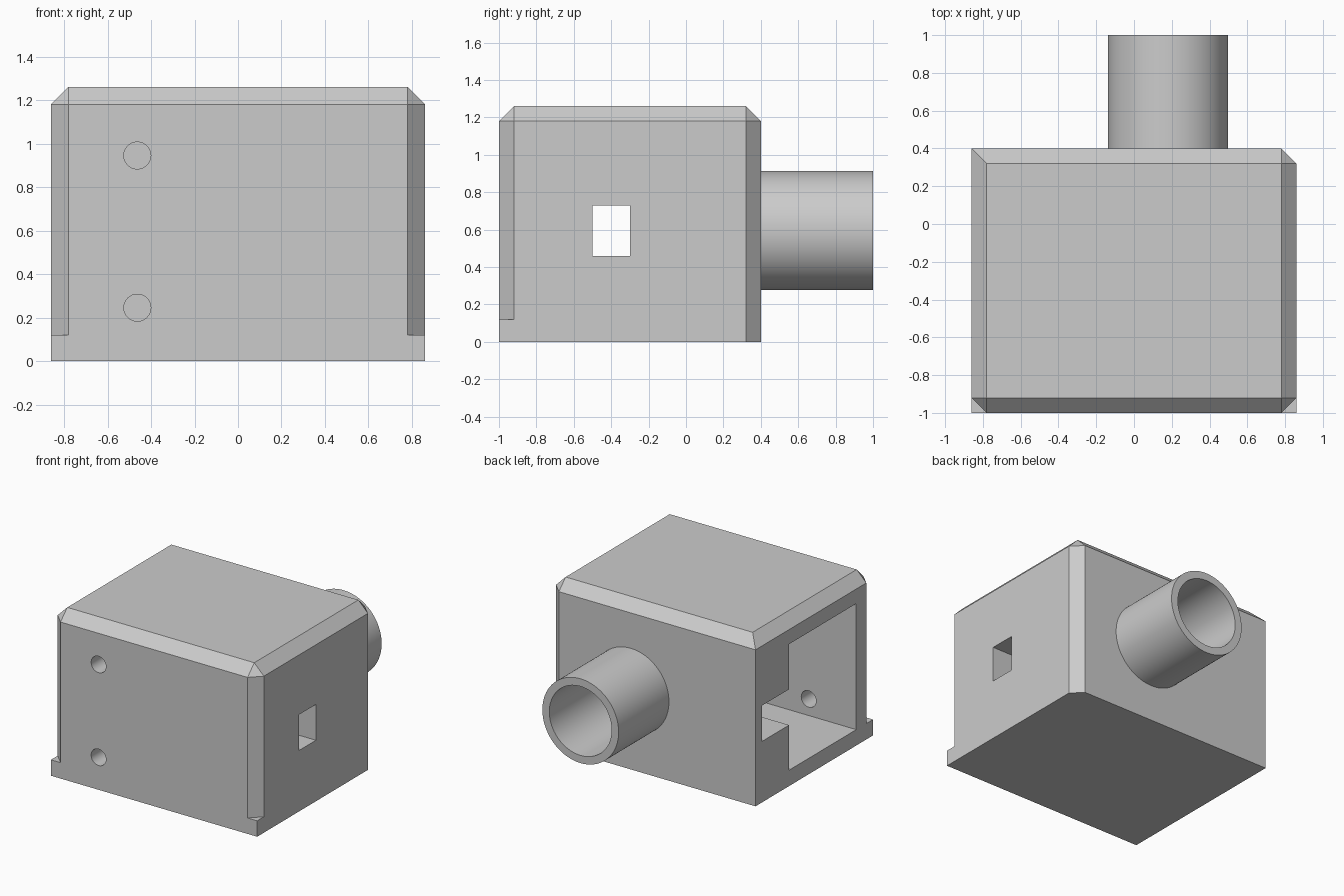
import bpy, bmesh, math
from mathutils import Matrix

if "Cube" in bpy.data.objects:
    bpy.data.objects.remove(bpy.data.objects["Cube"])

grey = bpy.data.materials.new("plain_grey")
grey.diffuse_color = (0.6, 0.6, 0.6, 1)
grey.use_nodes = True
grey.node_tree.nodes["Principled BSDF"].inputs["Base Color"].default_value = grey.diffuse_color


def add_object(name, bm):
    bmesh.ops.recalc_face_normals(bm, faces=bm.faces)
    mesh = bpy.data.meshes.new(name)
    bm.to_mesh(mesh)
    bm.free()
    mesh.materials.append(grey)
    ob = bpy.data.objects.new(name, mesh)
    bpy.context.collection.objects.link(ob)
    return ob


def hull(name, points):
    bm = bmesh.new()
    for p in points:
        bm.verts.new(p)
    bmesh.ops.convex_hull(bm, input=bm.verts)
    bmesh.ops.dissolve_limit(bm, angle_limit=0.01, verts=bm.verts, edges=bm.edges)
    return add_object(name, bm)


def box(name, x, y, z):
    return hull(name, [(a, b, c) for a in x for b in y for c in z])


def cylinder_y(name, x, z, radius, y0, y1, segments):
    bm = bmesh.new()
    matrix = Matrix.Translation((x, (y0 + y1) / 2, z)) @ Matrix.Rotation(math.pi / 2, 4, 'X')
    bmesh.ops.create_cone(bm, cap_ends=True, segments=segments, radius1=radius,
                          radius2=radius, depth=y1 - y0, matrix=matrix)
    return add_object(name, bm)


def combine(target, other, operation):
    mod = target.modifiers.new("combine", 'BOOLEAN')
    mod.operation, mod.solver, mod.object = operation, 'EXACT', other
    bpy.context.view_layer.objects.active = target
    bpy.ops.object.modifier_apply(modifier=mod.name)
    bpy.data.objects.remove(other)


# Chamfered housing: one back corner stays sharp
W, C = 0.86, 0.08
back = [(W, 0.4 - C), (W - C, 0.4), (-W, 0.4)]
outline = [(-W, C - 1), (C - W, -1), (W - C, -1), (W, C - 1)] + back
top = [(x, y) for x in (C - W, W - C) for y in (C - 1, 0.4 - C)]
housing = hull("housing", [(x, y, z) for x, y in outline for z in (0, 1.18)]
               + [(x, y, 1.26) for x, y in top])

# Square front corners of the base plinth
plinth = hull("plinth", [(x, y, z) for x, y in [(-W, -1), (W, -1)] + back for z in (0, 0.12)])
combine(housing, plinth, 'UNION')

# Round pipe on the back
TX, TZ = 0.18, 0.595
combine(housing, cylinder_y("pipe", TX, TZ, 0.318, 0.2, 1.0, 96), 'UNION')

# Cavity open to the left, side notch, right window
combine(housing, box("cavity", (-1, 0.66), (-0.8, 0), (0.12, 1.07)), 'DIFFERENCE')
combine(housing, box("notch", (-1, -0.46), (-0.1, 0.32), (0.46, 0.73)), 'DIFFERENCE')
combine(housing, box("window", (0.5, 1), (-0.5, -0.3), (0.46, 0.73)), 'DIFFERENCE')

# Pipe bore and front screw holes
combine(housing, cylinder_y("bore", TX, TZ, 0.26, -0.1, 1.1, 96), 'DIFFERENCE')
for z in (0.245, 0.945):
    combine(housing, cylinder_y("screw_hole", -0.463, z, 0.062, -1.1, -0.7, 48), 'DIFFERENCE')

# Merge flush faces, keep hard edges crisp
bm = bmesh.new()
bm.from_mesh(housing.data)
bmesh.ops.remove_doubles(bm, verts=bm.verts, dist=1e-5)
bmesh.ops.dissolve_limit(bm, angle_limit=0.005, verts=bm.verts, edges=bm.edges)
bm.to_mesh(housing.data)
bm.free()
bpy.ops.object.select_all(action='DESELECT')
housing.select_set(True)
bpy.context.view_layer.objects.active = housing
bpy.ops.object.shade_smooth_by_angle(angle=math.radians(30))
